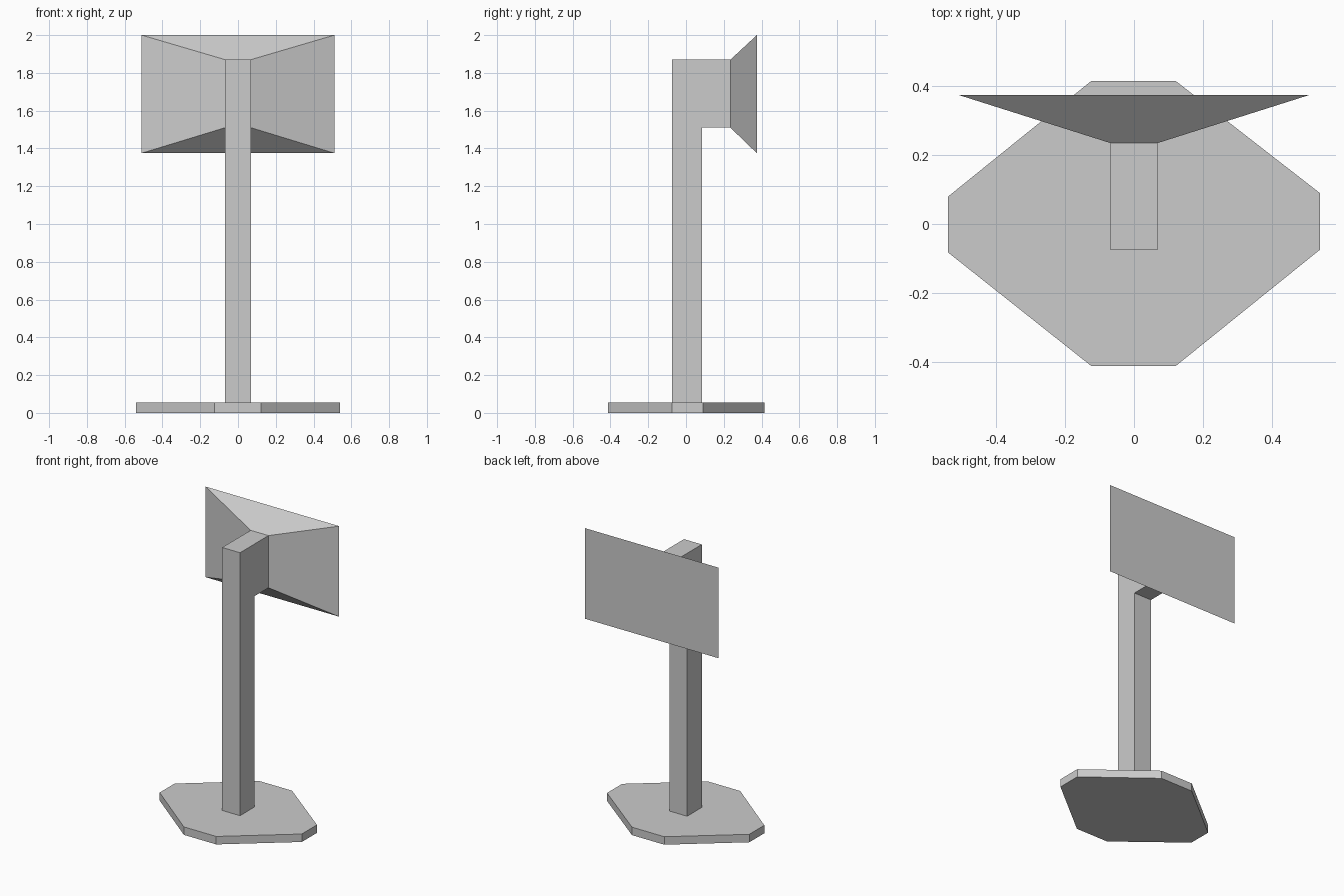
import bpy
import bmesh
from mathutils import Vector

cube = bpy.data.objects.get("Cube")
if cube:
    bpy.data.objects.remove(cube, do_unlink=True)

grey = bpy.data.materials.new("plain grey")
grey.use_nodes = True
colour = (0.6, 0.6, 0.6, 1.0)
grey.diffuse_color = colour
grey.node_tree.nodes["Principled BSDF"].inputs["Base Color"].default_value = colour


def loft(name, start, end):
    """Flat-faced solid between two matching outlines."""
    bm = bmesh.new()
    a = [bm.verts.new(p) for p in start]
    b = [bm.verts.new(p) for p in end]
    bm.faces.new(a)
    bm.faces.new(b)
    for i in range(len(a)):
        j = (i + 1) % len(a)
        bm.faces.new((a[i], a[j], b[j], b[i]))
    bmesh.ops.recalc_face_normals(bm, faces=bm.faces)
    mesh = bpy.data.meshes.new(name)
    bm.to_mesh(mesh)
    bm.free()
    mesh.materials.append(grey)
    obj = bpy.data.objects.new(name, mesh)
    bpy.context.collection.objects.link(obj)
    return obj


def extrude(name, outline, offset):
    return loft(name, outline, [Vector(p) + Vector(offset) for p in outline])


def rectangle(half_width, y, bottom, top):
    return [(-half_width, y, bottom), (half_width, y, bottom),
            (half_width, y, top), (-half_width, y, top)]


# Eight-sided foot plate
foot = [(-0.54, -0.083), (-0.125, -0.412), (0.122, -0.412), (0.54, -0.075),
        (0.54, 0.09), (0.122, 0.415), (-0.125, 0.415), (-0.54, 0.08)]
extrude("base_plate", [(x, y, 0) for x, y in foot], (0, 0, 0.055))

# Post with its short arm reaching back, as one side profile
side = [(-0.075, 0.055), (0.085, 0.055), (0.085, 1.51),
        (0.235, 1.51), (0.235, 1.87), (-0.075, 1.87)]
extrude("post_and_arm", [(-0.068, y, z) for y, z in side], (0.136, 0, 0))

# Flared head that widens to a flat back panel
loft("flared_panel", rectangle(0.068, 0.235, 1.51, 1.87),
     rectangle(0.51, 0.375, 1.375, 2.0))
